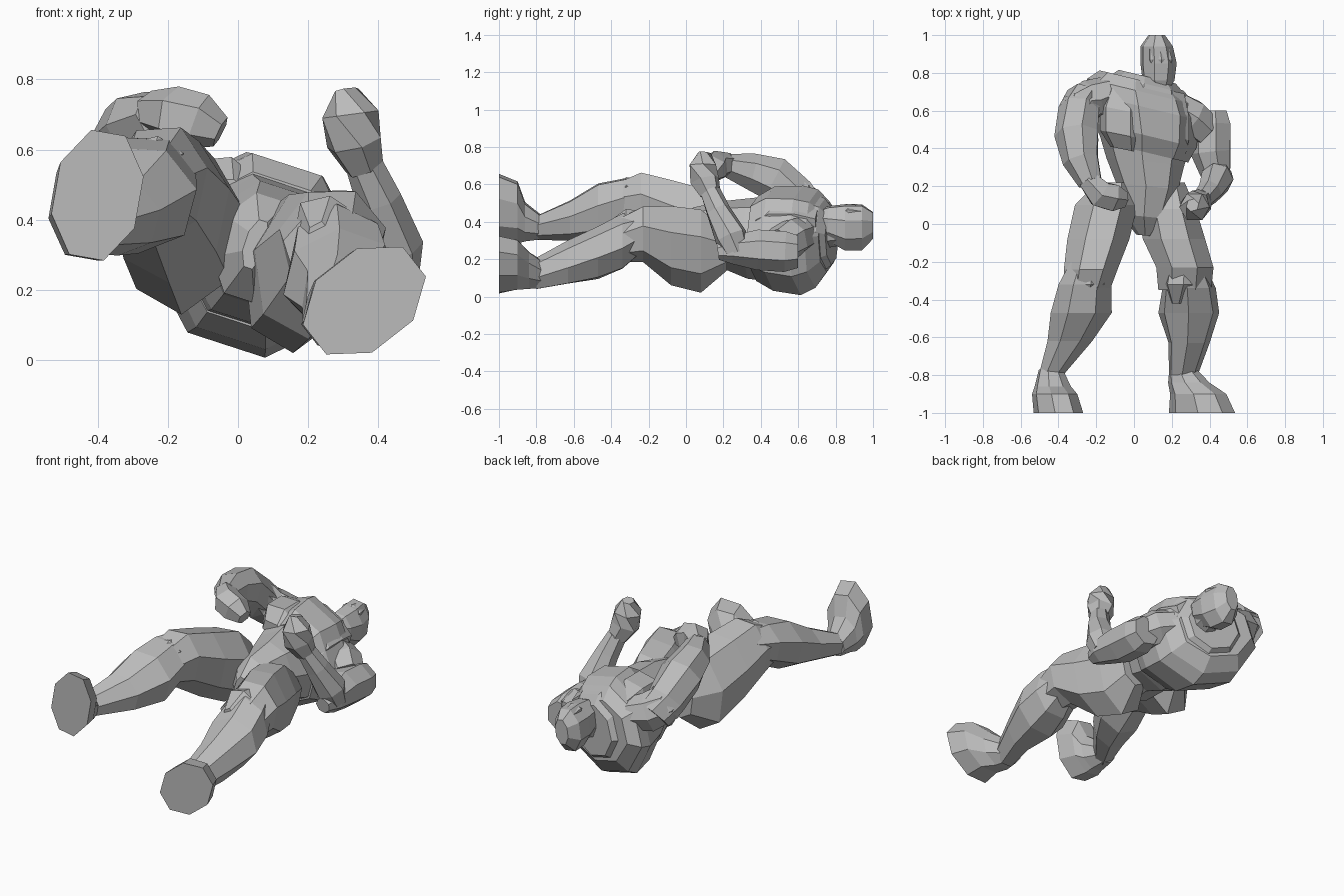
import bpy
import bmesh
from math import cos, sin, pi, radians
from mathutils import Vector

default_cube = bpy.data.objects.get("Cube")
if default_cube:
    bpy.data.objects.remove(default_cube, do_unlink=True)

# One plain grey for the whole figure
grey = bpy.data.materials.new("stone_grey")
grey.use_nodes = True
shade = (0.5, 0.5, 0.5, 1.0)
grey.diffuse_color = shade
grey.node_tree.nodes["Principled BSDF"].inputs["Base Color"].default_value = shade


def skin(name, rings):
    """Join equal rings of points into a closed flat-shaded object."""
    bm = bmesh.new()
    loops = [[bm.verts.new(point) for point in ring] for ring in rings]
    for lower, upper in zip(loops, loops[1:]):
        for i in range(len(lower)):
            j = (i + 1) % len(lower)
            bm.faces.new((lower[i], lower[j], upper[j], upper[i]))
    bm.faces.new(loops[0])
    bm.faces.new(loops[-1])
    bmesh.ops.recalc_face_normals(bm, faces=bm.faces)
    mesh = bpy.data.meshes.new(name)
    bm.to_mesh(mesh)
    bm.free()
    mesh.materials.append(grey)
    part = bpy.data.objects.new(name, mesh)
    bpy.context.collection.objects.link(part)
    return part


def unit_ring(sides):
    """Polygon with flat sides that touches the unit circle from outside."""
    grow = 1 / cos(pi / sides)
    angles = [(i + 0.5) * 2 * pi / sides for i in range(sides)]
    return [(grow * cos(a), grow * sin(a)) for a in angles]


def loft(name, stations, roll=0, lean=0.0, sides=8):
    """Stations run along y, in hundredths: y, centre x, centre z, half width, half depth."""
    turn = radians(roll)
    rings = []
    for station in stations:
        y, cx, cz, rx, rz = (value / 100 for value in station)
        ring = []
        for u, v in unit_ring(sides):
            dx = u * rx * cos(turn) + v * rz * sin(turn)
            dz = v * rz * cos(turn) - u * rx * sin(turn)
            ring.append((cx + dx, y - lean * dx, cz + dz))
        rings.append(ring)
    return skin(name, rings)


def limb(name, stations, sides=7):
    """Stations follow a free path, in hundredths: x, y, z, radius."""
    path = [Vector(station[:3]) / 100 for station in stations]
    rings = []
    for i, centre in enumerate(path):
        along = path[min(i + 1, len(path) - 1)] - path[max(i - 1, 0)]
        frame = along.to_track_quat("Z", "Y")
        radius = stations[i][3] / 100
        rings.append([centre + frame @ Vector((u * radius, v * radius, 0))
                      for u, v in unit_ring(sides)])
    return skin(name, rings)


# Torso: the body lies rolled towards its left side
body_roll = 18
loft("abdomen", [
    (-6, 5, 33, 3, 7),
    (4, 5, 32, 11, 15),
    (20, 7, 33, 15, 17),
    (33, 6, 31, 19, 20),
    (46, 6, 31, 23, 21),
], roll=body_roll, lean=0.1)

loft("chest", [
    (38, 6, 31, 21, 21),
    (47, 6, 31, 25, 26),
    (62, 5, 30, 28, 27),
    (70, 4, 31, 27, 24),
    (76, 4, 32, 21, 17),
], roll=body_roll, lean=0.24)

# Raised collar around the neck
loft("collar", [
    (64, 6, 34, 22, 21),
    (74, 7, 33, 18, 18),
    (78, 7, 32, 14, 14),
], roll=body_roll, lean=0.24)

# Chest muscles either side of the breastbone
for name, x, z in (("right_pectoral", -5, 48), ("left_pectoral", 16, 43)):
    loft(name, [
        (39, x + 2, z - 2, 9, 5),
        (47, x, z, 12, 9),
        (60, x, z, 12, 9),
        (71, x + 1, z - 2, 9, 6),
    ], roll=body_roll, lean=0.2, sides=6)

# Head with a heavy brow over the face
loft("neck", [(66, 10, 35, 8, 10), (84, 13, 36, 7, 8)], roll=body_roll)
loft("head", [
    (69, 14, 41, 3, 4),
    (76, 13, 39, 8, 9),
    (85, 13, 37, 9, 12),
    (94, 12, 37, 8, 12),
    (100, 12, 38, 4, 7),
], roll=8)
loft("brow", [
    (84, 14, 44, 5, 4),
    (87, 14, 45, 6, 4),
    (94, 13, 44, 5, 4),
], roll=8, sides=6)

# Shoulders
limb("right_shoulder", [
    (-12, 70, 44, 8),
    (-22, 66, 46, 10),
    (-28, 61, 51, 10),
    (-30, 53, 58, 9),
])
limb("left_shoulder", [
    (22, 61, 33, 9),
    (30, 56, 31, 10),
    (37, 50, 27, 9),
])

# Right arm reaches up and across the belly
limb("right_arm", [
    (-26, 67, 46, 9),
    (-29, 60, 53, 10),
    (-30, 47, 63, 11),
    (-28, 34, 67, 9),
    (-23, 22, 70, 6),
])
limb("right_hand", [
    (-25, 24, 71, 5),
    (-18, 16, 70, 7),
    (-11, 14, 68, 7),
    (-5, 13, 65, 4),
], sides=6)

# Left arm bends at the elbow with the fist raised
limb("left_upper_arm", [
    (41, 60, 24, 8),
    (41, 53, 24, 10),
    (41, 38, 25, 10),
    (44, 24, 25, 7),
    (44, 17, 24, 4),
])
limb("left_forearm", [
    (45, 27, 23, 6),
    (44, 24, 32, 8),
    (40, 17, 46, 6),
    (36, 13, 56, 5),
])
limb("left_hand", [
    (36, 13, 55, 5),
    (33, 10, 62, 7),
    (32, 9, 70, 7),
    (31, 10, 77, 3),
], sides=6)

# Thighs
loft("right_thigh", [
    (22, -11, 35, 8, 11),
    (10, -15, 36, 15, 21),
    (-8, -19, 43, 15, 19),
    (-24, -23, 50, 13, 16),
    (-36, -25, 50, 11, 11),
], roll=12, sides=7)
loft("left_thigh", [
    (22, 18, 25, 8, 10),
    (8, 17, 25, 14, 21),
    (-8, 21, 28, 15, 20),
    (-23, 27, 34, 14, 14),
    (-35, 27, 31, 13, 11),
], roll=12, sides=7)

# Shins with the calf bulging behind the knee
loft("right_shin", [
    (-20, -25, 54, 8, 9),
    (-32, -26, 51, 13, 12),
    (-47, -28, 46, 15, 14),
    (-62, -34, 41, 11, 10),
    (-80, -44, 37, 6, 6),
], roll=15, sides=7)
loft("left_shin", [
    (-20, 28, 36, 8, 9),
    (-34, 29, 29, 13, 14),
    (-47, 29, 23, 15, 13),
    (-63, 29, 18, 10, 11),
    (-80, 26, 12, 7, 8),
], roll=-15, sides=7)

# Pointed knee guards
for name, x, z in (("right_knee", -24, 57), ("left_knee", 25, 40)):
    loft(name, [
        (-42, x - 2, z - 5, 3, 4),
        (-32, x, z, 8, 6),
        (-16, x + 1, z, 6, 4),
    ], roll=10, sides=6)

# Feet end in broad flat soles
loft("right_foot", [
    (-77, -44, 37, 6, 6),
    (-86, -43, 40, 9, 10),
    (-90, -42, 45, 11, 16),
    (-100, -40, 47, 12, 18),
], roll=10)
loft("left_foot", [
    (-77, 26, 12, 7, 7),
    (-84, 29, 14, 11, 9),
    (-90, 34, 17, 15, 12),
    (-100, 36, 17, 18, 13),
], roll=-38)
